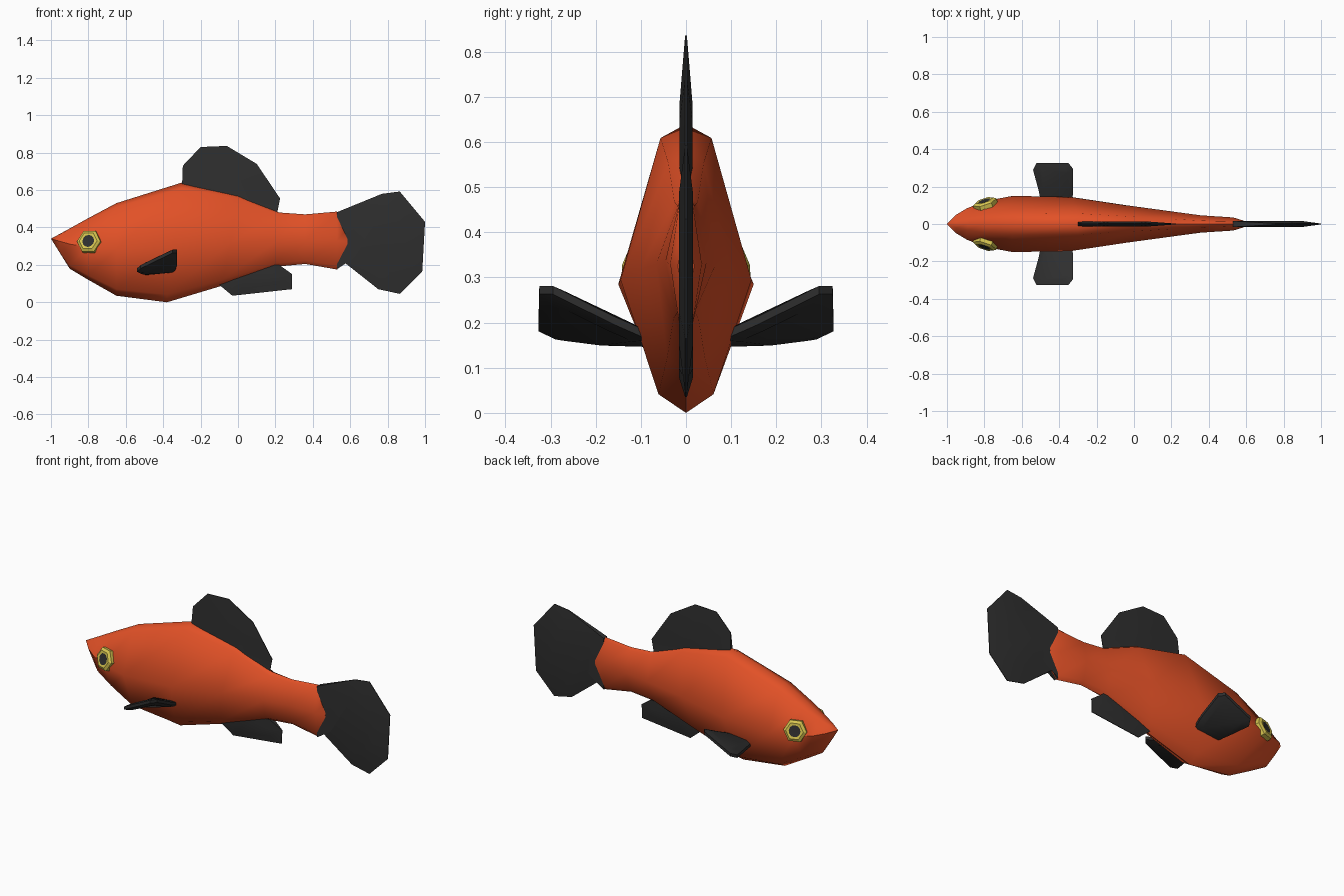
import bpy, bmesh, math
from mathutils import Vector

cube = bpy.data.objects.get("Cube")
if cube:
    bpy.data.objects.remove(cube, do_unlink=True)


def material(name, r, g, b):
    m = bpy.data.materials.new(name)
    m.use_nodes = True
    m.diffuse_color = (r, g, b, 1)
    bsdf = m.node_tree.nodes["Principled BSDF"]
    bsdf.inputs["Base Color"].default_value = (r, g, b, 1)
    bsdf.inputs["Roughness"].default_value = 0.8
    return m


orange = material("orange scales", 0.76, 0.082, 0.02)
black = material("black fin", 0.028, 0.028, 0.028)
yellow = material("yellow iris", 0.68, 0.56, 0.08)


def finish(name, bm, mats, angle):
    bmesh.ops.recalc_face_normals(bm, faces=bm.faces)
    mesh = bpy.data.meshes.new(name)
    bm.to_mesh(mesh)
    bm.free()
    for m in mats:
        mesh.materials.append(m)
    ob = bpy.data.objects.new(name, mesh)
    bpy.context.collection.objects.link(ob)
    bpy.ops.object.select_all(action='DESELECT')
    bpy.context.view_layer.objects.active = ob
    ob.select_set(True)
    bpy.ops.object.shade_smooth_by_angle(angle=math.radians(angle))
    return ob


def bridge(bm, a, b):
    """Quads between two closed rings of equal length; returns the faces."""
    n = len(a)
    return [bm.faces.new((a[i], a[(i + 1) % n], b[(i + 1) % n], b[i])) for i in range(n)]


# Body: eight-sided rings lofted from the snout to the tail root
# top x, top z, bottom x, bottom z, half width, middle z
SECTIONS = [
    (-.95, .367, -.95, .26, .05, .325),
    (-.89, .40, -.90, .18, .083, .31),
    (-.80, .45, -.80, .12, .122, .295),
    (-.65, .53, -.65, .035, .15, .285),
    (-.30, .64, -.38, 0, .145, .295),
    (0, .575, -.08, .09, .1, .32),
    (.22, .48, .20, .19, .066, .33),
    (.36, .47, .36, .205, .046, .335),
    (.53, .485, .53, .175, .035, .33),
]


def body_ring(bm, section, shoulder=.91, belly=.86, bow=0.0):
    xt, zt, xb, zb, w, zm = section
    xm = (xt + xb) / 2 + bow
    zs, zl = zm + (zt - zm) * shoulder, zm + (zb - zm) * belly
    xs, xl = xt + bow, xb + bow
    pts = [(xt, 0, zt), (xs, .39 * w, zs), (xm, w, zm), (xl, .42 * w, zl),
           (xb, 0, zb), (xl, -.42 * w, zl), (xm, -w, zm), (xs, -.39 * w, zs)]
    return [bm.verts.new(p) for p in pts]


bm = bmesh.new()
rings = [body_ring(bm, s) for s in SECTIONS]
rings.append(body_ring(bm, (.531, .483, .531, .177, .018, .325), .45, .45, .055))
snout = bm.verts.new((-1, 0, .34))
for i in range(8):
    bm.faces.new((snout, rings[0][i], rings[0][(i + 1) % 8]))
for a, b in zip(rings, rings[1:]):
    bridge(bm, a, b)
bm.faces.new(rings[-1])
finish("body", bm, [orange], 50)


# Upright fins: thick inside, tapering to a thin rim
def upright_fin(name, outline, centre, inset, thick, base_count):
    """The first base_count outline points stay thick, the rest are thin."""
    bm = bmesh.new()
    c = Vector((centre[0], 0, centre[1]))
    rims = []
    for side in (1, -1):
        rim, inner = [], []
        for i, (x, z) in enumerate(outline):
            p = Vector((x, 0, z))
            q = c.lerp(p, inset)
            half = thick if i < base_count else .002
            rim.append(bm.verts.new((x, side * half, z)))
            inner.append(bm.verts.new((q.x, side * thick, q.z)))
        bridge(bm, rim, inner)
        bm.faces.new(inner)
        rims.append(rim)
    bridge(bm, *rims)
    finish(name, bm, [black], 35)


upright_fin("tail_fin",
            [(.56, .22), (.53, .178), (.53, .482), (.77, .58), (.865, .592),
             (1, .43), (.985, .165), (.865, .045), (.75, .07)],
            (.75, .32), .6, .016, 3)
upright_fin("dorsal_fin",
            [(.20, .45), (-.05, .54), (-.30, .60), (-.295, .73), (-.2, .83),
             (-.06, .836), (.1, .74), (.225, .555), (.21, .48)],
            (-.05, .585), .42, .014, 3)
upright_fin("anal_fin",
            [(-.12, .11), (.05, .19), (.22, .20), (.29, .15), (.288, .07), (-.03, .035)],
            (.1, .14), .6, .015, 3)


# Pectoral fins: sloping paddles, mirrored across the body
PADDLE = [(-.49, .08, .155), (-.51, .18, .158), (-.54, .29, .172), (-.52, .327, .19),
          (-.35, .325, .272), (-.326, .295, .272), (-.326, .16, .205), (-.34, .08, .17)]
for name, side in (("left_side_fin", 1), ("right_side_fin", -1)):
    bm = bmesh.new()
    centre = sum((Vector(p) for p in PADDLE), Vector()) / len(PADDLE)
    rims = []
    for lift in (1, -1):
        rim, inner = [], []
        for p in PADDLE:
            q = centre.lerp(Vector(p), .72)
            rim.append(bm.verts.new((p[0], side * p[1], p[2] + lift * .009)))
            inner.append(bm.verts.new((q.x, side * q.y, q.z + lift * .02)))
        bridge(bm, rim, inner)
        bm.faces.new(inner)
        rims.append(rim)
    bridge(bm, *rims)
    finish(name, bm, [black], 35)


# Eyes: six-sided yellow ring around a dark pupil
for name, side in (("left_eye", 1), ("right_eye", -1)):
    normal = Vector((-.3, side * .92, .25)).normalized()
    across = Vector((0, 0, 1)).cross(normal).normalized()
    up = normal.cross(across)
    centre = Vector((-.797, side * .113, .325))
    bm = bmesh.new()

    def ring(radius, height):
        return [bm.verts.new(centre + normal * height + radius *
                             (across * math.cos(i * math.pi / 6) + up * math.sin(i * math.pi / 6)))
                for i in range(12)]

    def hexagon(radius, height):
        verts = ring(radius, height)
        for i in range(1, 12, 2):      # flatten every second corner onto the edge
            verts[i].co = (verts[i - 1].co + verts[(i + 1) % 12].co) / 2
        return verts

    loops = [hexagon(.066, -.02), hexagon(.066, .004), hexagon(.05, .014), ring(.033, .012)]
    for a, b in zip(loops, loops[1:]):
        bridge(bm, a, b)
    bm.faces.new(loops[0])
    pupil = bm.faces.new(loops[-1])
    pupil.material_index = 1
    finish(name, bm, [yellow, black], 30)
